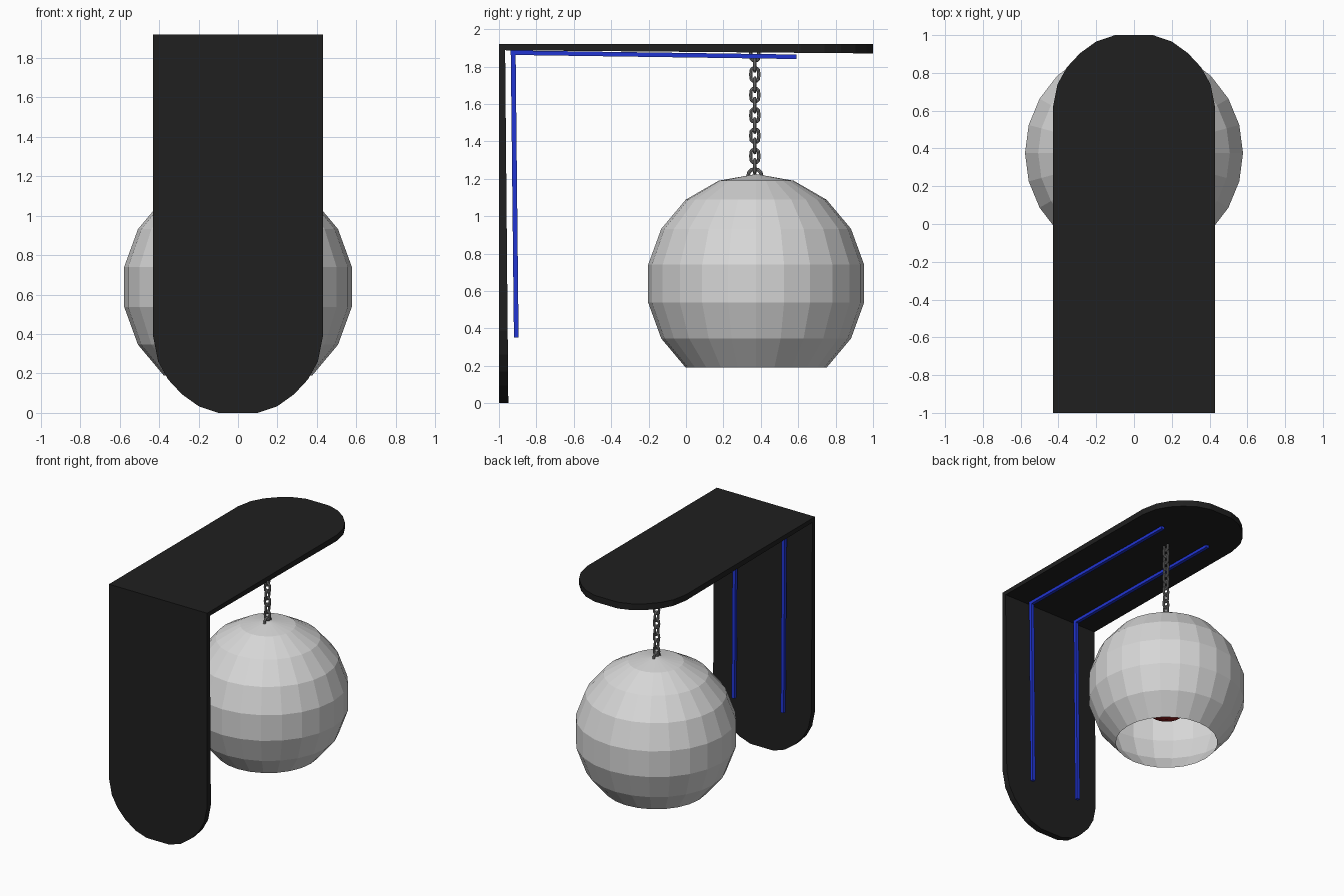
import bpy, bmesh, math
from mathutils import Vector, Matrix

if "Cube" in bpy.data.objects:
    bpy.data.objects.remove(bpy.data.objects["Cube"])


def material(name, rgb):
    m = bpy.data.materials.new(name)
    m.diffuse_color = (*rgb, 1)
    m.use_nodes = True
    m.node_tree.nodes["Principled BSDF"].inputs["Base Color"].default_value = m.diffuse_color
    return m


BLACK = material("charcoal", (0.014, 0.014, 0.014))
BLUE = material("blue", (0.015, 0.035, 0.65))
GREY = material("steel grey", (0.2, 0.2, 0.2))
WHITE = material("pale grey", (0.68, 0.68, 0.68))
RED = material("dark red", (0.3, 0.015, 0.015))


def make(name, bm, mat):
    bmesh.ops.recalc_face_normals(bm, faces=bm.faces)
    me = bpy.data.meshes.new(name)
    bm.to_mesh(me)
    bm.free()
    me.materials.append(mat)
    ob = bpy.data.objects.new(name, me)
    bpy.context.collection.objects.link(ob)
    return ob


def prism(bm, outer, inner):
    a = [bm.verts.new(p) for p in outer]
    b = [bm.verts.new(p) for p in inner]
    bm.faces.new(a)
    bm.faces.new(b)
    n = len(a)
    for i in range(n):
        bm.faces.new((a[i], a[(i + 1) % n], b[(i + 1) % n], b[i]))


# Two arms with rounded ends: offsets are (x, distance from the tip)
TIP = [(0.43, 0.385), (0.405, 0.26), (0.355, 0.17), (0.285, 0.095), (0.20, 0.034), (0.10, 0)]


def arm(name, length, place):
    half = [(0.43, length)] + TIP
    outline = half + [(-x, t) for x, t in reversed(half)]
    bm = bmesh.new()
    outer, inner = [], []
    for x, t in outline:
        s = length - t                       # distance from the corner
        depth = 0.033 + 0.017 * s / length   # slightly tapered plate
        outer.append(place(x, s, 0))
        inner.append(place(x, max(s, depth), depth))   # mitred corner
    prism(bm, outer, inner)
    make(name, bm, BLACK)


arm("upright_plate", 1.92, lambda x, s, d: (x, -1 + d, 1.92 - s))
arm("top_plate", 2.0, lambda x, s, d: (x, -1 + s, 1.92 - d))

# Blue strips, given by their side outline in (y, z)
UPRIGHT = [(-0.937, 1.882), (-0.911, 1.882), (-0.895, 0.35), (-0.92, 0.35)]
LEVEL = [(-0.937, 1.886), (0.59, 1.864), (0.59, 1.84), (-0.937, 1.862)]
for side, cx in (("left", -0.215), ("right", 0.215)):
    for part, prof in (("upright", UPRIGHT), ("top", LEVEL)):
        bm = bmesh.new()
        prism(bm, [(cx - 0.013, y, z) for y, z in prof], [(cx + 0.013, y, z) for y, z in prof])
        make(f"{part}_strip_{side}", bm, BLUE)

CY = 0.375


# Chain links: stretched rings, every second one turned a quarter
def ring(name, z, major, minor, stretch, turned):
    bm = bmesh.new()
    n, m = 12, 8
    rows = []
    for i in range(n):
        a = 2 * math.pi * i / n
        c, s = math.cos(a), math.sin(a)
        lift = 0 if abs(s) < 0.01 else math.copysign(stretch, s)
        row = []
        for j in range(m):
            b = 2 * math.pi * j / m
            r = major + minor * math.cos(b)
            p = Vector((minor * math.sin(b), r * c, r * s + lift))
            if turned:
                p = Vector((p.y, p.x, p.z))
            row.append(bm.verts.new(p + Vector((0, CY - 0.007, z))))
        rows.append(row)
    for i in range(n):
        for j in range(m):
            k, l = (i + 1) % n, (j + 1) % m
            bm.faces.new((rows[i][j], rows[k][j], rows[k][l], rows[i][l]))
    make(name, bm, GREY)


for i in range(12):
    ring(f"chain_link_{i + 1}", 1.866 - 0.0545 * i, 0.022, 0.009, 0.014, i % 2 == 1)
ring("shade_ring", 1.216, 0.036, 0.010, 0, False)


# Globe shade: faceted sphere cut open below 50 degrees south
def globe(name, radius, cz, segs, lats, mat):
    bm = bmesh.new()
    rows = []
    for lat in lats:
        a = math.radians(lat)
        rows.append([bm.verts.new((radius * math.cos(a) * math.cos(2 * math.pi * k / segs),
                                   CY + radius * math.cos(a) * math.sin(2 * math.pi * k / segs),
                                   cz + radius * math.sin(a))) for k in range(segs)])
    top = bm.verts.new((0, CY, cz + radius))
    for k in range(segs):
        l = (k + 1) % segs
        for lo, hi in zip(rows, rows[1:]):
            bm.faces.new((lo[k], lo[l], hi[l], hi[k]))
        bm.faces.new((rows[-1][k], rows[-1][l], top))
    if lats[0] < -60:
        bm.faces.new(rows[0])
    return make(name, bm, mat)


globe("globe_shade", 0.586, 0.639, 24, range(-50, 80, 20), WHITE)

# Bulb inside the shade
globe("bulb", 0.236, 0.639, 24, range(-80, 90, 20), RED)
